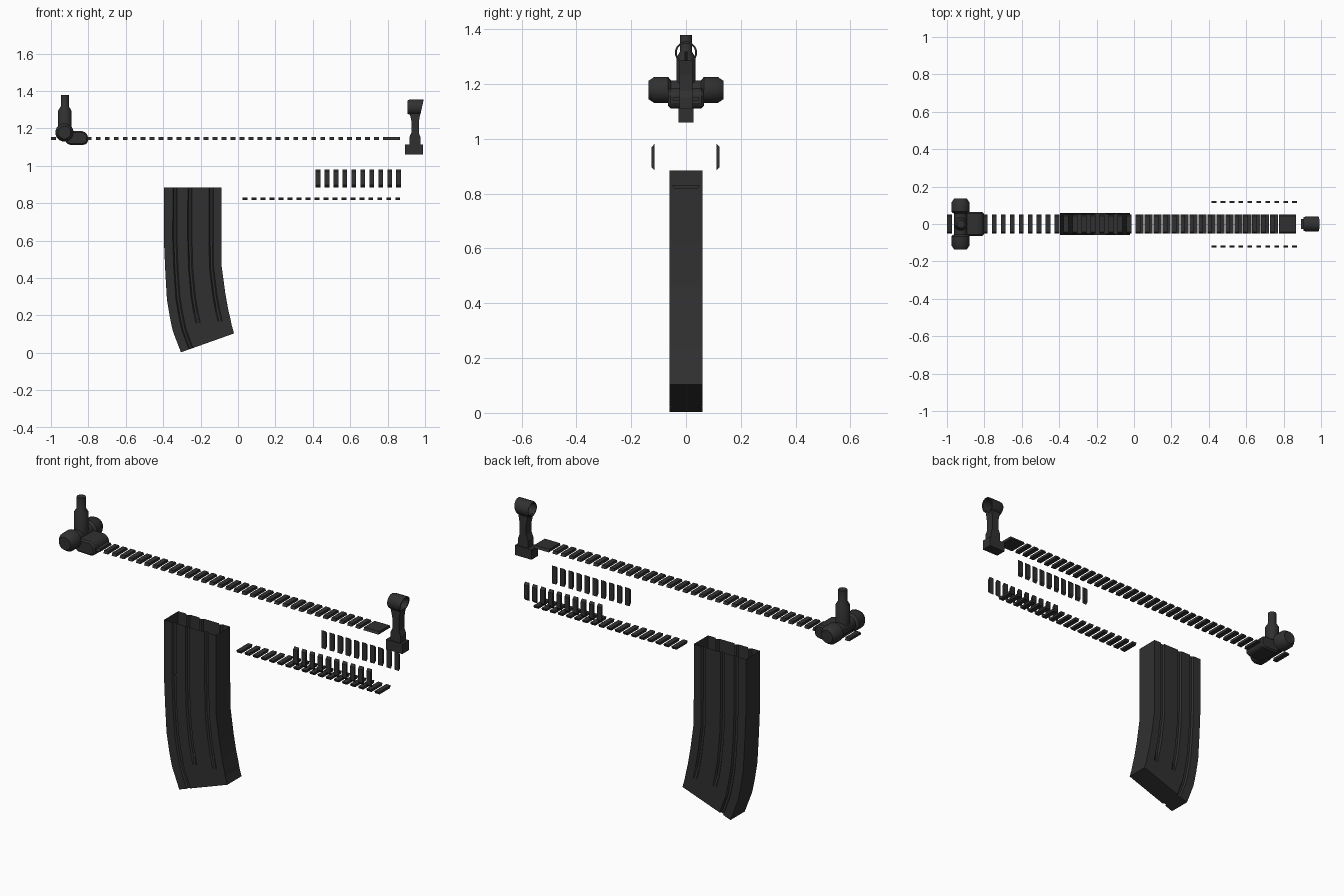
import bpy, bmesh, math
from mathutils import Vector, Matrix

if "Cube" in bpy.data.objects:
    bpy.data.objects.remove(bpy.data.objects["Cube"])

mat = bpy.data.materials.new("dark_metal")
mat.diffuse_color = (0.03, 0.03, 0.03, 1)
mat.use_nodes = True
mat.node_tree.nodes["Principled BSDF"].inputs["Base Color"].default_value = mat.diffuse_color


def finish(name, bm, smooth=False):
    bmesh.ops.recalc_face_normals(bm, faces=bm.faces)
    me = bpy.data.meshes.new(name)
    bm.to_mesh(me)
    bm.free()
    ob = bpy.data.objects.new(name, me)
    bpy.context.collection.objects.link(ob)
    me.materials.append(mat)
    if smooth:
        bpy.context.view_layer.objects.active = ob
        ob.select_set(True)
        bpy.ops.object.shade_smooth_by_angle(angle=math.radians(35))
        ob.select_set(False)
    return ob


def loft(bm, rings, caps=(True, True), wrap=False):
    vs = [[bm.verts.new(p) for p in r] for r in rings]
    n = len(vs[0])
    pairs = list(zip(vs, vs[1:])) + ([(vs[-1], vs[0])] if wrap else [])
    for a, b in pairs:
        for i in range(n):
            j = (i + 1) % n
            bm.faces.new((a[i], a[j], b[j], b[i]))
    if caps[0]:
        bm.faces.new(vs[0][::-1])
    if caps[1]:
        bm.faces.new(vs[-1])


def circle(axis, c, r, n=16):
    out = []
    for i in range(n):
        a = 2 * math.pi * (i + 0.5) / n
        u, v = r * math.cos(a), r * math.sin(a)
        d = {'x': (0, u, v), 'y': (u, 0, v), 'z': (u, v, 0)}[axis]
        out.append(Vector(c) + Vector(d))
    return out


# Magazine: curved, open-topped shell with pressed grooves
# each level: left x, left z, right x, right z
levels = [(-.395, .885, -.088, .885), (-.396, .60, -.088, .62), (-.389, .44, -.087, .46),
          (-.380, .285, -.068, .32), (-.366, .20, -.053, .235), (-.356, .15, -.039, .175),
          (-.348, .115, -.033, .145), (-.305, .003, -.021, .104)]
grooves = [(.19, 9), (.45, 5), (.82, 5)]   # position across, last grooved level
rings = []
for k, (lx, lz, rx, rz) in enumerate(levels):
    side = [(0, .06)]
    for s, last in grooves:
        y = .06 - (.009 if k < last else 0)
        side += [(s - .038, .06), (s - .018, y), (s + .018, y), (s + .038, .06)]
    side.append((1, .06))
    at = lambda s, y: (lx + (rx - lx) * s, y, lz + (rz - lz) * s)
    rings.append([at(s, y) for s, y in side] + [at(s, -y) for s, y in reversed(side)])
bm = bmesh.new()
loft(bm, rings, caps=(False, True))
finish("magazine", bm)


# Rail slats: small trapezoid bars, narrower on the outer face
def rail(name, spans, center, out, across, wide, narrow, thick):
    bm = bmesh.new()
    c, o, w = Vector(center), Vector(out), Vector(across)
    prof = [c - w * wide, c + w * wide, c + w * narrow + o * thick, c - w * narrow + o * thick]
    for x0, x1 in spans:
        loft(bm, [[p + Vector((x, 0, 0)) for p in prof] for x in (x0, x1)])
    finish(name, bm)


def spans(start, n):
    return [(start + .048 * i, start + .048 * i + .026) for i in range(n)]


rail("top_rail", spans(-1, 37) + [(.776, .865)], (0, 0, 1.139), (0, 0, 1), (0, 1, 0), .05, .044, .014)
rail("bottom_rail", spans(.025, 18), (0, 0, .831), (0, 0, -1), (0, 1, 0), .05, .044, .013)
for side, sg in (("left", 1), ("right", -1)):
    y = .112 if sg > 0 else -.115
    rail(side + "_rail", spans(.414, 10), (0, y, .933), (0, sg, 0), (0, 0, 1), .048, .036, .011)


# Prism from an x-z profile, extruded in y
def prism(name, prof, half, bevel=0):
    bm = bmesh.new()
    loft(bm, [[(x, y, z) for x, z in prof] for y in (-half, half)])
    if bevel:
        bmesh.ops.recalc_face_normals(bm, faces=bm.faces)
        bmesh.ops.bevel(bm, geom=bm.edges[:], offset=bevel, segments=1, affect='EDGES')
    return finish(name, bm)


# Front sight
prism("front_sight_base", [(.893, 1.06), (.99, 1.06), (.99, 1.113), (.893, 1.113)], .028)
prism("front_sight_neck", [(.917, 1.113), (.917, 1.155), (.928, 1.18), (.928, 1.235), (.917, 1.285),
                           (.975, 1.285), (.967, 1.235), (.967, 1.175), (.977, 1.15), (.977, 1.113)], .023)
bm = bmesh.new()
hood = [circle('x', (x, 0, 1.314), r) for x, r in
        ((.907, .037), (.917, .041), (.984, .041), (.984, .034), (.907, .034))]
for ring in hood[2:4]:
    for p in ring:
        p.x += (p.z - 1.314) * .22
loft(bm, hood, caps=(False, False), wrap=True)
finish("front_sight_hood", bm, True)
bm = bmesh.new()
loft(bm, [circle('z', (.945, 0, z), .006, 8) for z in (1.275, 1.318)])
finish("front_sight_pin", bm)

# Rear sight: clamp block, cross axle with chamfered knobs, upright stepped tube
prism("rear_sight_block", [(-.925, 1.135), (-.91, 1.113), (-.825, 1.111), (-.803, 1.122),
                           (-.803, 1.165), (-.825, 1.185), (-.925, 1.185)], .065, .008)
bm = bmesh.new()
loft(bm, [circle('y', (-.928, y, 1.178), r) for y, r in
          ((-.137, .034), (-.115, .049), (-.066, .049), (-.055, .036), (.055, .036),
           (.066, .049), (.115, .049), (.137, .034))])
finish("rear_sight_knobs", bm, True)
bm = bmesh.new()
loft(bm, [circle('z', (-.926, 0, z), r) for z, r in
          ((1.17, .036), (1.295, .036), (1.318, .022), (1.379, .022))])
finish("rear_sight_tube", bm, True)
